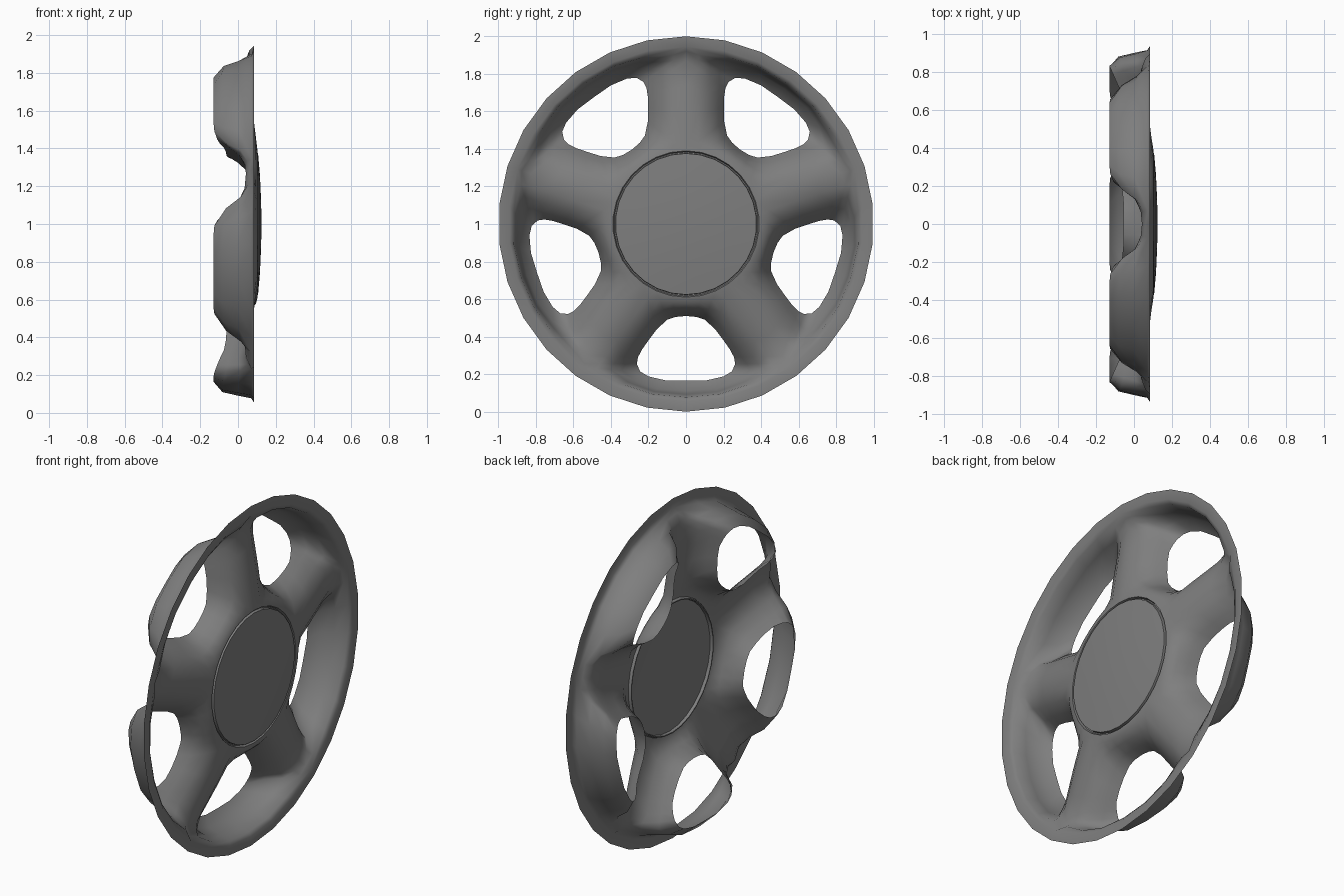
import bpy, bmesh
from math import sin, cos, radians, pi

if "Cube" in bpy.data.objects:
    bpy.data.objects.remove(bpy.data.objects["Cube"], do_unlink=True)

grey = bpy.data.materials.new("wheel_grey")
grey.use_nodes = True
colour = (0.21, 0.21, 0.21, 1)
grey.diffuse_color = colour
grey.node_tree.nodes["Principled BSDF"].inputs["Base Color"].default_value = colour

SIDES = 30
CENTRE_Z = 1.0


def finish(bm, name, angle):
    """Weld, face the sheet outwards (+x) and add it to the scene."""
    bmesh.ops.remove_doubles(bm, verts=bm.verts, dist=0.001)
    bmesh.ops.recalc_face_normals(bm, faces=bm.faces)
    if sum(f.normal.x * f.calc_area() for f in bm.faces) < 0:
        bmesh.ops.reverse_faces(bm, faces=bm.faces)
    mesh = bpy.data.meshes.new(name)
    bm.to_mesh(mesh)
    bm.free()
    mesh.materials.append(grey)
    obj = bpy.data.objects.new(name, mesh)
    bpy.context.collection.objects.link(obj)
    bpy.ops.object.select_all(action='DESELECT')
    bpy.context.view_layer.objects.active = obj
    obj.select_set(True)
    bpy.ops.object.shade_smooth_by_angle(angle=radians(angle))
    return obj


def lathe(bm, profile):
    """Turn (radius, x) points about the wheel axis."""
    rings = []
    for r, x in profile:
        ring = []
        for i in range(SIDES):
            a = pi / 2 + 2 * pi * i / SIDES
            ring.append(bm.verts.new((x, r * cos(a), CENTRE_Z + r * sin(a))))
        rings.append(ring)
    for a, b in zip(rings, rings[1:]):
        for i in range(SIDES):
            j = (i + 1) % SIDES
            bm.faces.new((a[i], a[j], b[j], b[i]))
    return rings


# Half of one window edge: (sideways, outwards, depth)
window = [(0, .49, -.055), (.055, .495, -.055), (.10, .51, -.055), (.155, .56, -.06),
          (.20, .62, -.065), (.235, .67, -.075), (.256, .71, -.095), (.262, .745, -.11),
          (.245, .785, -.125), (.20, .812, -.13), (.11, .833, -.13), (0, .835, -.13)]


def polar(deg, r, x):
    return (r * sin(radians(deg)), r * cos(radians(deg)), x)


# Matching outer border: hub edge, spoke centre line, then rim edge
HUB_R, RIM_R = .39, .945
border = [polar(d, HUB_R, .103) for d in (0, 12, 24, 36)]
border += [polar(36, r, x) for r, x in ((.58, .08), (.74, .058), (.87, .042), (.92, .06))]
border += [polar(d, RIM_R, .085) for d in (36, 24, 12, 0)]

# Cross-sections from border to window: (distance, drop)
spoke_section = [(0, 0), (.32, .05), (.62, .27), (.85, .65), (1, 1)]
rim_section = [(0, 0), (.2, .07), (.34, .42), (.5, .78), (1, 1)]
rim_weight = [0, 0, 0, 0, 0, 0, 0, .2, .45, .75, 1, 1]

half = []
for hole, edge, w in zip(window, border, rim_weight):
    row = []
    for (st, sh), (rt, rh) in zip(spoke_section, rim_section):
        t, h = st + (rt - st) * w, sh + (rh - sh) * w
        row.append((edge[0] + (hole[0] - edge[0]) * t,
                    edge[1] + (hole[1] - edge[1]) * t,
                    edge[2] + (hole[2] - edge[2]) * h))
    half.append(row)

# Five mirrored window sectors form the spokes and barrel
bm = bmesh.new()
for k in range(5):
    a = radians(72 * k - 90)
    for side in (1, -1):
        grid = [[bm.verts.new((x, v * cos(a) - side * u * sin(a),
                               CENTRE_Z + v * sin(a) + side * u * cos(a)))
                 for u, v, x in row] for row in half]
        for p, q in zip(grid, grid[1:]):
            for i in range(len(p) - 1):
                bm.faces.new((p[i], p[i + 1], q[i + 1], q[i]))
# Flat outer flange and groove wall around the cap
lathe(bm, [(RIM_R, .085), (1.0, .085)])
lathe(bm, [(HUB_R, .103), (.384, .088), (.378, .088)])
finish(bm, "spoked_rim", 60)

# Domed centre cap
bm = bmesh.new()
rings = lathe(bm, [(.378, .088), (.376, .106), (.26, .116), (.13, .122)])
tip = bm.verts.new((.125, 0, CENTRE_Z))
for i in range(SIDES):
    bm.faces.new((rings[-1][i], rings[-1][(i + 1) % SIDES], tip))
finish(bm, "centre_cap", 35)
